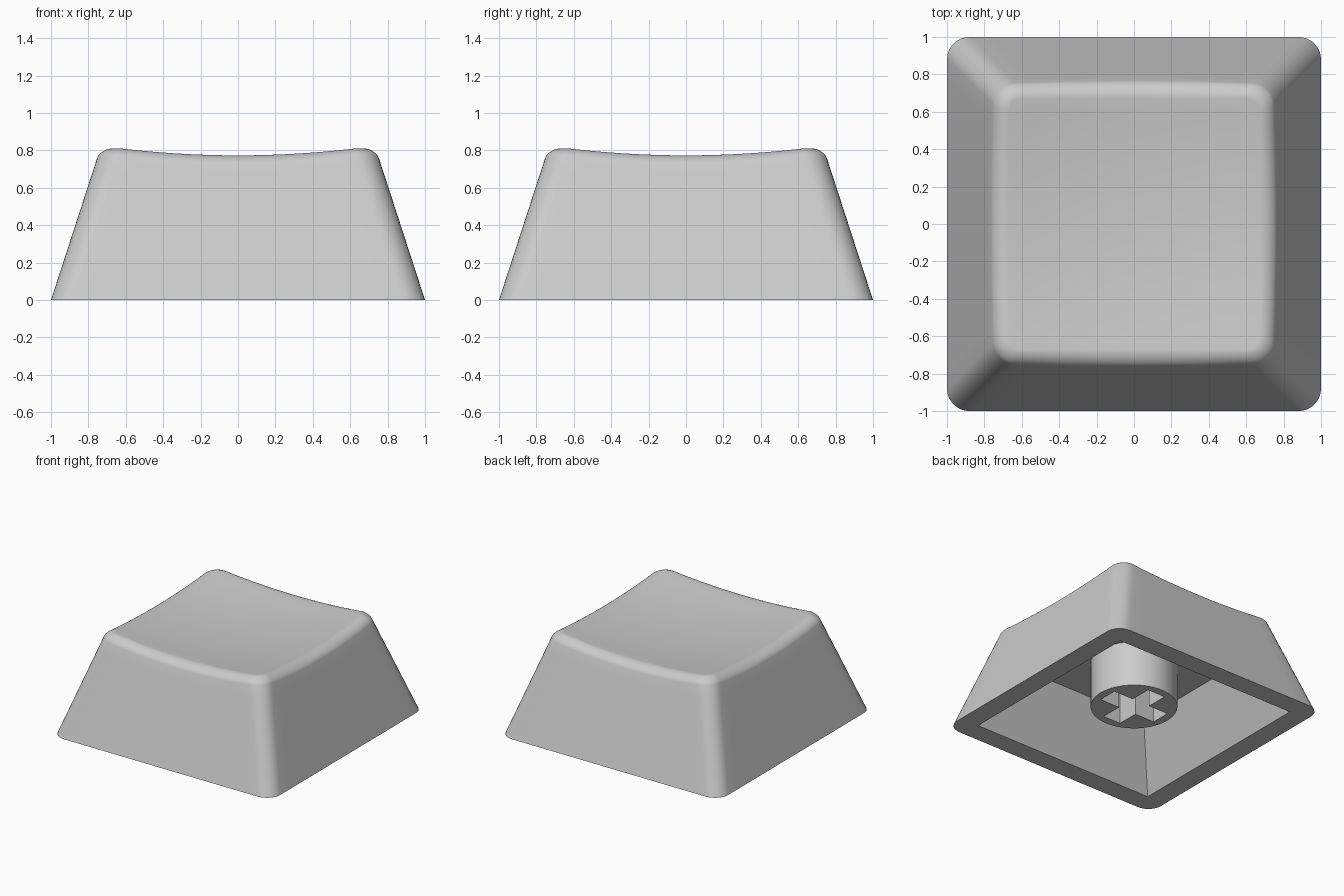
import bpy, bmesh, math
from mathutils import Vector

if "Cube" in bpy.data.objects:
    bpy.data.objects.remove(bpy.data.objects["Cube"])

grey = bpy.data.materials.new("grey_plastic")
grey.diffuse_color = (0.6, 0.6, 0.6, 1)
grey.use_nodes = True
grey.node_tree.nodes["Principled BSDF"].inputs["Base Color"].default_value = grey.diffuse_color

SLOPE = 0.325      # inward lean of the walls per unit of height
RADIUS = 0.12      # corner radius
CORNER, SIDE = 8, 14


def dish(x, y):
    """Height of the scooped top."""
    return 0.73 + 0.095 * (x * x + y * y)


def rounded_square(half, r):
    """Evenly ordered outline points, anticlockwise."""
    pts = []
    c = half - r
    for q in range(4):
        a0 = q * math.pi / 2
        cx = c * (1 if q in (0, 3) else -1)
        cy = c * (1 if q in (0, 1) else -1)
        for i in range(CORNER + 1):
            a = a0 + math.pi / 2 * i / CORNER
            pts.append(Vector((cx + r * math.cos(a), cy + r * math.sin(a))))
        # straight run to the next corner
        run = Vector((-math.sin(a0 + math.pi / 2), math.cos(a0 + math.pi / 2)))
        run = Vector((-math.cos(a0), -math.sin(a0)))
        end = pts[-1].copy()
        for i in range(1, SIDE):
            pts.append(end + run * (2 * c * i / SIDE))
    return pts


def wall_point(k, z):
    p = rounded_square(1 - SLOPE * z, RADIUS)[k]
    return Vector((p.x, p.y, z))


def finish(obj, bm):
    bmesh.ops.recalc_face_normals(bm, faces=bm.faces)
    bm.to_mesh(obj.data)
    bm.free()
    return obj


def new_object(name):
    obj = bpy.data.objects.new(name, bpy.data.meshes.new(name))
    bpy.context.collection.objects.link(obj)
    obj.data.materials.append(grey)
    return obj


def cut(obj, cutter):
    m = obj.modifiers.new("cut", 'BOOLEAN')
    m.operation, m.solver, m.object = 'DIFFERENCE', 'EXACT', cutter
    bpy.context.view_layer.objects.active = obj
    bpy.ops.object.modifier_apply(modifier=m.name)
    bpy.data.objects.remove(cutter)


def smooth(obj):
    bpy.ops.object.select_all(action='DESELECT')
    obj.select_set(True)
    bpy.context.view_layer.objects.active = obj
    bpy.ops.object.shade_smooth_by_angle(angle=math.radians(30))


def box(name, size, center):
    obj = new_object(name)
    obj.hide_render = True
    bm = bmesh.new()
    bmesh.ops.create_cube(bm, size=1)
    for v in bm.verts:
        v.co = Vector([v.co[i] * size[i] + center[i] for i in range(3)])
    return finish(obj, bm)


# Cap body: sloped walls, rounded upper edge, scooped top
N = len(rounded_square(1, RADIUS))
inner = rounded_square(0.74 - 0.07, RADIUS - 0.05)
columns = []
for k in range(N):
    z = 0.78
    for _ in range(6):
        p = wall_point(k, z)
        z = dish(p.x, p.y)
    low, edge = wall_point(k, z - 0.06), wall_point(k, z)
    q = inner[k]
    top = Vector((q.x, q.y, dish(q.x, q.y)))
    col = [wall_point(k, 0), wall_point(k, (z - 0.06) * 0.9)]
    for i in range(9):
        t = i / 8
        w = 2 * 0.62 * t * (1 - t)
        a, b = (1 - t) ** 2, t * t
        col.append((low * a + edge * w + top * b) / (a + b + w))
    for i in range(1, 10):
        s = 1 - i / 10
        col.append(Vector((q.x * s, q.y * s, dish(q.x * s, q.y * s))))
    columns.append(col)

cap = new_object("cap_body")
bm = bmesh.new()
grid = [[bm.verts.new(p) for p in col] for col in columns]
center = bm.verts.new((0, 0, dish(0, 0)))
for k in range(N):
    a, b = grid[k], grid[(k + 1) % N]
    for i in range(len(a) - 1):
        bm.faces.new((a[i], b[i], b[i + 1], a[i + 1]))
    bm.faces.new((a[-1], b[-1], center))
bm.faces.new([col[0] for col in grid])
finish(cap, bm)

# Hollow underside with sharp corners
LOW, HIGH, CEILING = 0.833, 0.60, 0.48
hollow = box("hollow_cutter", (2, 2, 1), (0, 0, 0))
for v in hollow.data.vertices:
    below = v.co.z < 0
    z = -0.1 if below else CEILING
    half = LOW + (HIGH - LOW) * z / CEILING
    v.co = (math.copysign(half, v.co.x), math.copysign(half, v.co.y), z)
cut(cap, hollow)
smooth(cap)

# Stem with a cross-shaped socket
stem = new_object("stem")
bm = bmesh.new()
bmesh.ops.create_cone(bm, cap_ends=True, segments=48, radius1=0.327,
                      radius2=0.327, depth=0.395)
bmesh.ops.translate(bm, verts=bm.verts, vec=(0, 0, 0.3025))
finish(stem, bm)
for size in ((0.52, 0.16, 0.5), (0.16, 0.52, 0.5)):
    cut(stem, box("socket_cutter", size, (0, 0, 0.22)))
smooth(stem)
